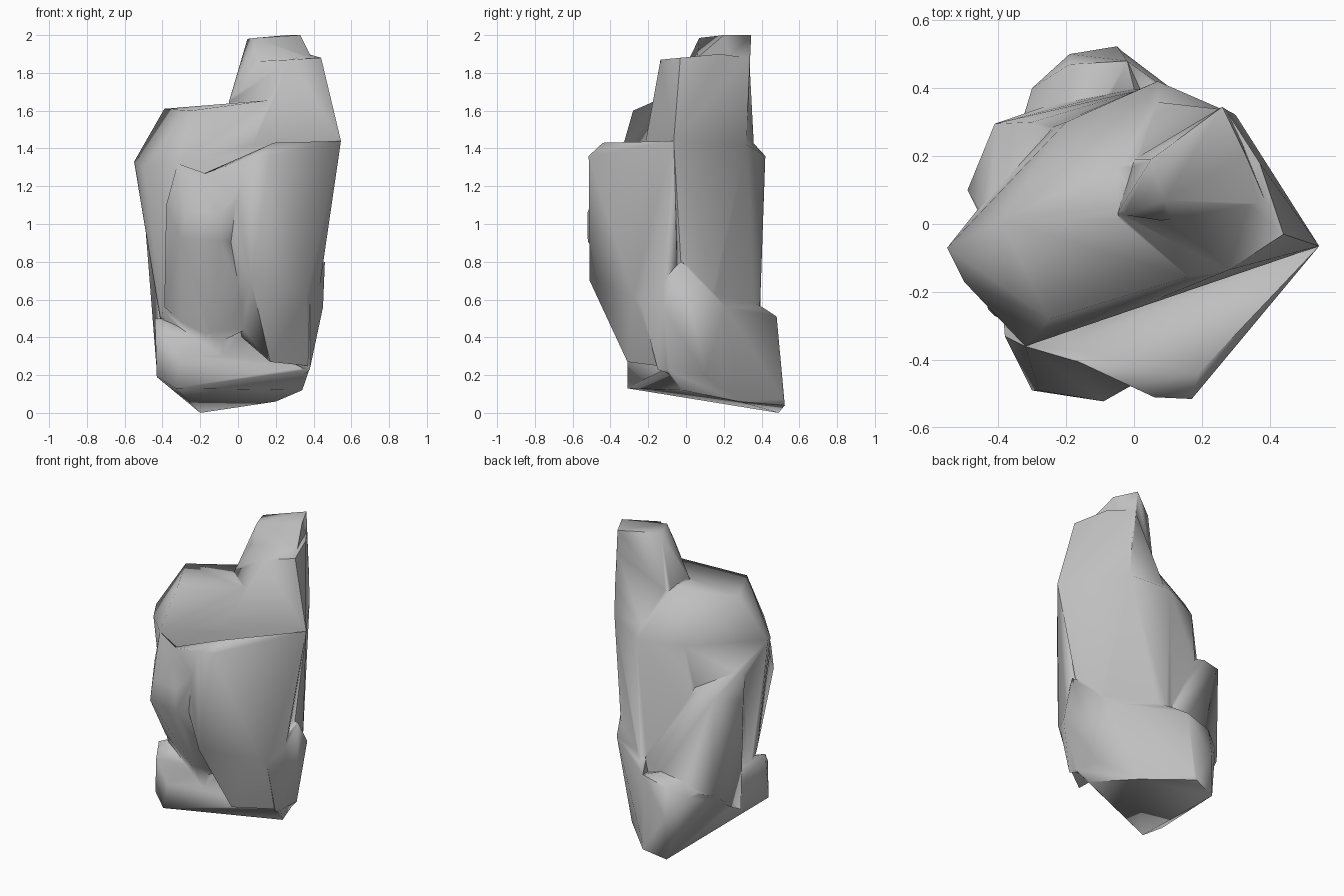
import bpy
import bmesh
from math import radians

# Remove the default cube
default_cube = bpy.data.objects.get("Cube")
if default_cube:
    bpy.data.objects.remove(default_cube, do_unlink=True)

# Single stone colour
stone = bpy.data.materials.new("stone grey")
stone.use_nodes = True
stone_colour = (0.52, 0.52, 0.52, 1)
stone.diffuse_color = stone_colour
shader = next(node for node in stone.node_tree.nodes if node.type == "BSDF_PRINCIPLED")
shader.inputs["Base Color"].default_value = stone_colour
shader.inputs["Roughness"].default_value = 0.8


def faceted_block(name, corners):
    """Wrap a faceted block of stone tightly around a few corner points."""
    mesh = bpy.data.meshes.new(name)
    bm = bmesh.new()
    for corner in corners:
        bm.verts.new(corner)
    hull = bmesh.ops.convex_hull(bm, input=bm.verts[:])
    unused = hull["geom_interior"] + hull["geom_unused"]
    loose = {item for item in unused if isinstance(item, bmesh.types.BMVert)}
    bmesh.ops.delete(bm, geom=list(loose), context="VERTS")
    bmesh.ops.recalc_face_normals(bm, faces=bm.faces[:])
    bm.to_mesh(mesh)
    bm.free()
    mesh.materials.append(stone)
    block = bpy.data.objects.new(name, mesh)
    bpy.context.collection.objects.link(block)
    return block


def merge_into(target, block):
    """Fuse a block into the target and discard the leftover block."""
    union = target.modifiers.new("union", "BOOLEAN")
    union.operation = "UNION"
    union.solver = "EXACT"
    union.object = block
    bpy.ops.object.select_all(action="DESELECT")
    target.select_set(True)
    bpy.context.view_layer.objects.active = target
    bpy.ops.object.modifier_apply(modifier=union.name)
    bpy.data.objects.remove(block, do_unlink=True)


# Corners shared by neighbouring blocks
left_shoulder = (-0.55, -0.07, 1.33)
right_shoulder = (0.545, -0.065, 1.44)
rear_shoulder = (0.3, 0.32, 1.42)
front_shoulder = (-0.32, -0.36, 1.32)
plateau_corner = (0.16, -0.155, 1.655)
right_hip = (0.38, -0.24, 0.58)
rear_hip = (-0.02, 0.48, 0.51)

# Main trunk with the sloping left plateau
rock = faceted_block("rock", [
    left_shoulder, right_shoulder, rear_shoulder, front_shoulder, plateau_corner,
    (-0.5, -0.17, 1.3), (0.07, 0.42, 1.36), (-0.2, 0.3, 1.34),
    (-0.46, 0.04, 1.1), (-0.28, 0.27, 0.7),
    (-0.39, 0.01, 1.61), (-0.25, -0.28, 1.6), (-0.05, 0.17, 1.63),
    (-0.4, -0.18, 0.55), (-0.38, -0.1, 0.3), (0.36, 0, 0.35),
    (0.05, 0.39, 0.5), (-0.1, -0.23, 0.28), (0.37, 0.15, 0.6),
])

# Upper spire and its smaller cap
spire = faceted_block("spire", [
    right_shoulder, rear_shoulder, plateau_corner,
    (0.06, 0.06, 1.86), (0.28, 0.335, 1.88),
    (0.44, -0.03, 1.88), (0.28, -0.135, 1.87), (0.37, 0.18, 1.9),
    (-0.05, 0.03, 1.65), (0, 0.19, 1.6), (0.08, -0.22, 1.42), (0.06, 0.36, 1.4),
])
cap = faceted_block("cap", [
    (0.05, 0.19, 1.98), (0.09, 0.07, 1.985), (0.26, 0.345, 2), (0.33, 0.2, 2),
    (-0.05, 0.03, 1.64), (0, 0.19, 1.59), (0.08, 0.01, 1.86), (0.39, 0.06, 1.88),
    (0.29, 0.33, 1.6),
])

# Front buttress with the flat ledge on top
buttress = faceted_block("buttress", [
    right_shoulder, right_hip,
    (0, -0.475, 1.34), (0.06, -0.51, 1.35), (0.17, -0.515, 1.36), (0.19, -0.44, 1.43),
    (0.07, -0.51, 0.7), (0.17, -0.31, 0.27), (0.36, -0.28, 0.62), (0.37, -0.15, 0.24),
    (0.43, -0.05, 0.85), (-0.22, -0.38, 1.25), (0.02, -0.22, 0.4), (0.1, 0, 0.5),
])

# Overhanging knob on the front
knob = faceted_block("knob", [
    front_shoulder,
    (-0.3, -0.49, 0.92), (-0.09, -0.52, 0.91), (-0.09, -0.522, 1.06), (-0.28, -0.49, 1.07),
    (-0.38, -0.33, 1.1), (0.02, -0.46, 1.2), (-0.39, -0.2, 0.56),
    (0.06, -0.27, 0.45), (-0.15, -0.2, 0.35), (0, -0.1, 0.9),
])

# Rear lobe hanging beside the trunk
rear_lobe = faceted_block("rear_lobe", [
    (-0.41, 0.295, 1.04), (-0.3, 0.3, 1.06), (-0.49, 0.1, 0.98), (-0.45, 0.03, 1.16),
    (0.02, 0.395, 0.58), (-0.4, 0.295, 0.4), (-0.43, 0.04, 0.22),
    (-0.25, 0.35, 0.4), (0, 0.4, 0.4), (0, 0, 0.3), (0, 0.1, 1.1),
])

# Broad foot and its flare to the right and rear
foot = faceted_block("foot", [
    rear_hip,
    (-0.44, -0.2, 0.5), (-0.41, -0.27, 0.42), (-0.43, -0.25, 0.19),
    (-0.33, -0.31, 0.13), (-0.3, -0.31, 0.3),
    (0.34, -0.02, 0.12), (0.38, -0.1, 0.23), (0.2, 0.28, 0.06),
    (-0.42, 0, 0.4), (-0.3, 0.4, 0.4), (-0.19, 0.47, 0.46), (-0.19, 0.5, 0.27),
    (-0.2, 0.49, 0), (-0.05, 0.523, 0.04),
])
flare = faceted_block("flare", [
    right_hip, rear_hip,
    (0.46, -0.03, 0.8), (0.45, -0.12, 0.56), (0.36, 0.21, 0.56), (0.38, -0.15, 0.23),
    (0.36, 0.1, 0.2), (0.05, 0.42, 0.55), (-0.05, 0.52, 0.06),
    (0.2, 0.28, 0.06), (0.1, 0, 0.4), (0.2, 0, 0.8),
])

for block in (spire, cap, buttress, knob, rear_lobe, foot, flare):
    merge_into(rock, block)

# Weld slivers and soften the shading while keeping hard creases
bm = bmesh.new()
bm.from_mesh(rock.data)
bmesh.ops.remove_doubles(bm, verts=bm.verts[:], dist=0.012)
bmesh.ops.triangulate(bm, faces=bm.faces[:])
bmesh.ops.recalc_face_normals(bm, faces=bm.faces[:])
bm.to_mesh(rock.data)
bm.free()
bpy.ops.object.select_all(action="DESELECT")
rock.select_set(True)
bpy.context.view_layer.objects.active = rock
bpy.ops.object.shade_smooth_by_angle(angle=radians(70))
